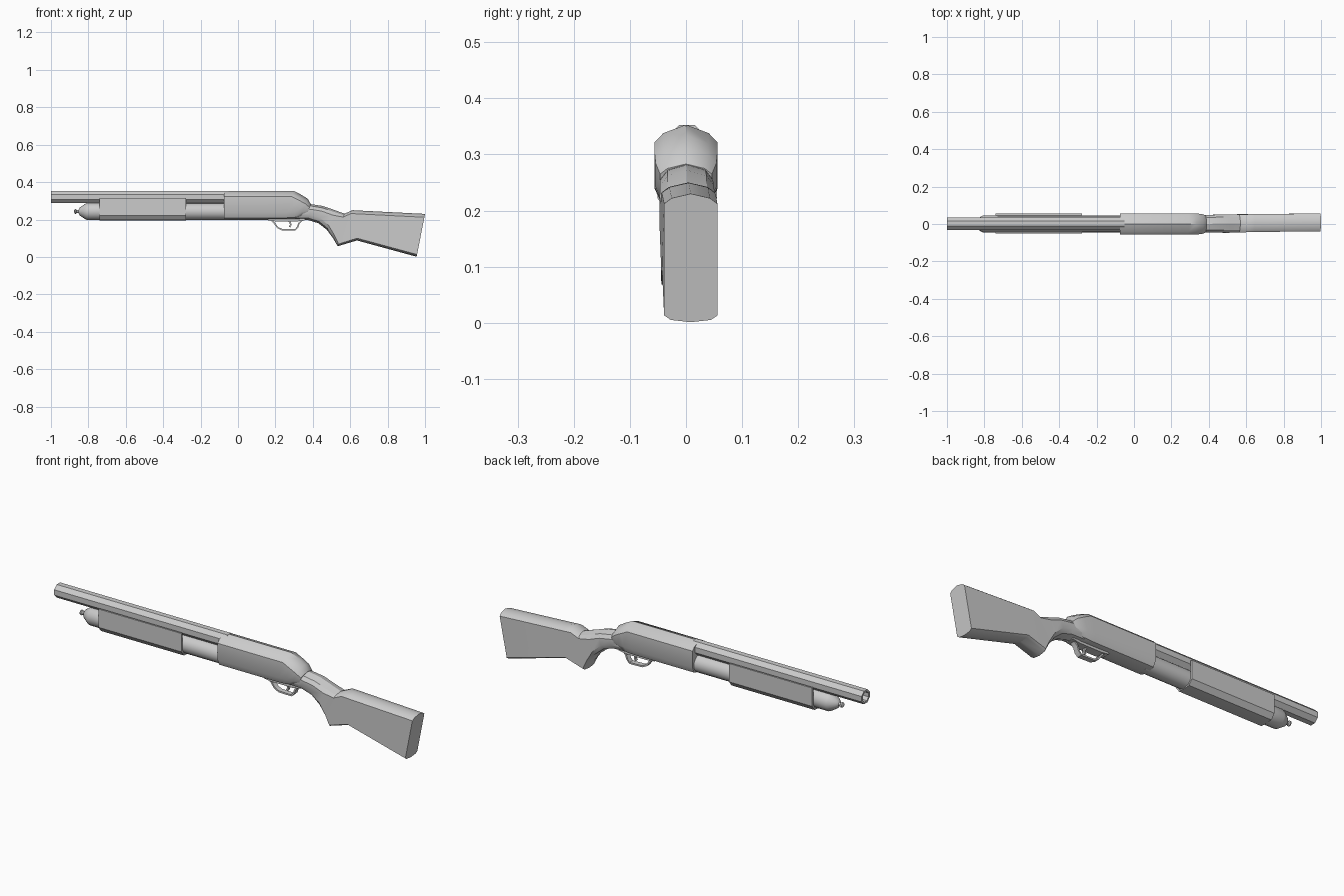
import bpy, bmesh, math

if "Cube" in bpy.data.objects:
    bpy.data.objects.remove(bpy.data.objects["Cube"])


def finish(name, bm, angle=35):
    bmesh.ops.recalc_face_normals(bm, faces=bm.faces)
    mesh = bpy.data.meshes.new(name)
    bm.to_mesh(mesh)
    bm.free()
    obj = bpy.data.objects.new(name, mesh)
    bpy.context.collection.objects.link(obj)
    bpy.ops.object.select_all(action='DESELECT')
    obj.select_set(True)
    bpy.context.view_layer.objects.active = obj
    bpy.ops.object.shade_smooth_by_angle(angle=math.radians(angle))
    return obj


def loft(name, rings, angle=35):
    """Skin a list of closed rings and cap both ends."""
    bm = bmesh.new()
    loops = [[bm.verts.new(p) for p in ring] for ring in rings]
    n = len(loops[0])
    for a, b in zip(loops, loops[1:]):
        for i in range(n):
            j = (i + 1) % n
            bm.faces.new((a[i], a[j], b[j], b[i]))
    bm.faces.new(loops[0])
    bm.faces.new(loops[-1])
    return finish(name, bm, angle)


def lathe(name, profile, sides, y, z, turn=0.0, angle=35):
    """Revolve (x, radius) points around an axis parallel to x."""
    rings = []
    for x, r in profile:
        ring = []
        for i in range(sides):
            a = 2 * math.pi * (i + turn) / sides
            ring.append((x, y + r * math.cos(a), z + r * math.sin(a)))
        rings.append(ring)
    return loft(name, rings, angle)


def section(xt, zt, xb, zb, half, y, top, bottom):
    """Slanted cross-section: peaked, shouldered top and bottom.
    top / bottom are the drops of the inner and outer shoulder."""
    h = zt - zb
    side = [(0, 0), (.72, top[0]), (1, top[1]),
            (1, h - bottom[1]), (.75, h - bottom[0]), (0, h)]
    pts = side + [(-w, d) for w, d in side[-2:0:-1]]
    return [(xt + (xb - xt) * d / h, y + w * half, zt - d) for w, d in pts]


# barrel with bored muzzle
lathe("barrel", [(-.05, .0355), (-1, .0355), (-1, .025), (-.85, .025)],
      8, .002, .32, .5, 30)

# magazine tube and its end cap with small knob
lathe("magazine_tube", [(-.76, .045), (-.05, .045)], 16, 0, .243)
lathe("magazine_cap", [(-.73, .046), (-.805, .046), (-.815, .042), (-.845, .022),
                       (-.853, .009), (-.862, .009), (-.866, .013), (-.872, .012),
                       (-.876, .006)], 16, 0, .243, 0, 40)

# sliding fore-end: open-topped channel
half = [(.053, .314), (.053, .222), (.034, .197), (0, .195)]
inner = [(0, .201), (.03, .204), (.044, .226), (.044, .314)]
outline = half + inner + [(-y, z) for y, z in inner[::-1][:3]] + [(0, .2012)]
left = [(-y, z) for y, z in half[::-1]]
left_inner = [(-y, z) for y, z in inner[::-1]]
channel = half[:-1] + left[:] + left_inner + inner[1:]
loft("fore_end", [[(x, y + .002, z) for y, z in channel] for x in (-.74, -.278)], 20)

# receiver
R_TOP, R_BOT = (.015, .031), (.012, .042)
loft("receiver", [
    section(-.075, .353, -.075, .197, .056, 0, R_TOP, R_BOT),
    section(.297, .353, .25, .197, .056, 0, R_TOP, R_BOT),
    section(.335, .334, .295, .199, .056, 0, R_TOP, R_BOT),
    section(.372, .312, .33, .206, .054, 0, (.012, .028), (.012, .036)),
    section(.389, .283, .365, .218, .046, 0, (.008, .018), (.01, .024)),
], 40)

# stock with wrist and butt
W_TOP, W_BOT = (.01, .027), (.01, .03)
S_TOP, S_BOT = (.008, .018), (.004, .012)
loft("stock", [
    section(.35, .286, .30, .199, .046, .001, W_TOP, W_BOT),
    section(.40, .281, .375, .197, .047, .001, W_TOP, W_BOT),
    section(.455, .272, .43, .180, .048, .002, W_TOP, W_BOT),
    section(.515, .251, .475, .145, .049, .002, W_TOP, (.008, .024)),
    section(.570, .231, .508, .100, .048, .003, S_TOP, (.006, .016)),
    section(.612, .250, .533, .057, .048, .004, S_TOP, S_BOT),
    section(.645, .248, .636, .088, .048, .005, S_TOP, S_BOT),
    section(1.0, .230, .955, .001, .0475, .0085, S_TOP, S_BOT),
], 30)


def strip(name, path, thick, width):
    """Flat band following an (x, z) path."""
    rings = []
    for i, (x, z) in enumerate(path):
        a, b = path[max(i - 1, 0)], path[min(i + 1, len(path) - 1)]
        t = math.atan2(b[1] - a[1], b[0] - a[0])
        nx, nz = -math.sin(t) * thick / 2, math.cos(t) * thick / 2
        rings.append([(x + s * nx, w * width / 2, z + s * nz)
                      for s, w in ((1, 1), (1, -1), (-1, -1), (-1, 1))])
    return loft(name, rings)


# trigger guard, its base plate and the trigger
strip("trigger_guard", [(.175, .200), (.195, .180), (.212, .157), (.235, .146),
                        (.305, .144), (.318, .158), (.326, .180), (.345, .200)], .008, .026)
strip("guard_plate", [(.16, .201), (.20, .196), (.32, .196), (.36, .203)], .012, .044)
strip("trigger", [(.265, .200), (.278, .185), (.282, .172), (.276, .160)], .009, .012)
